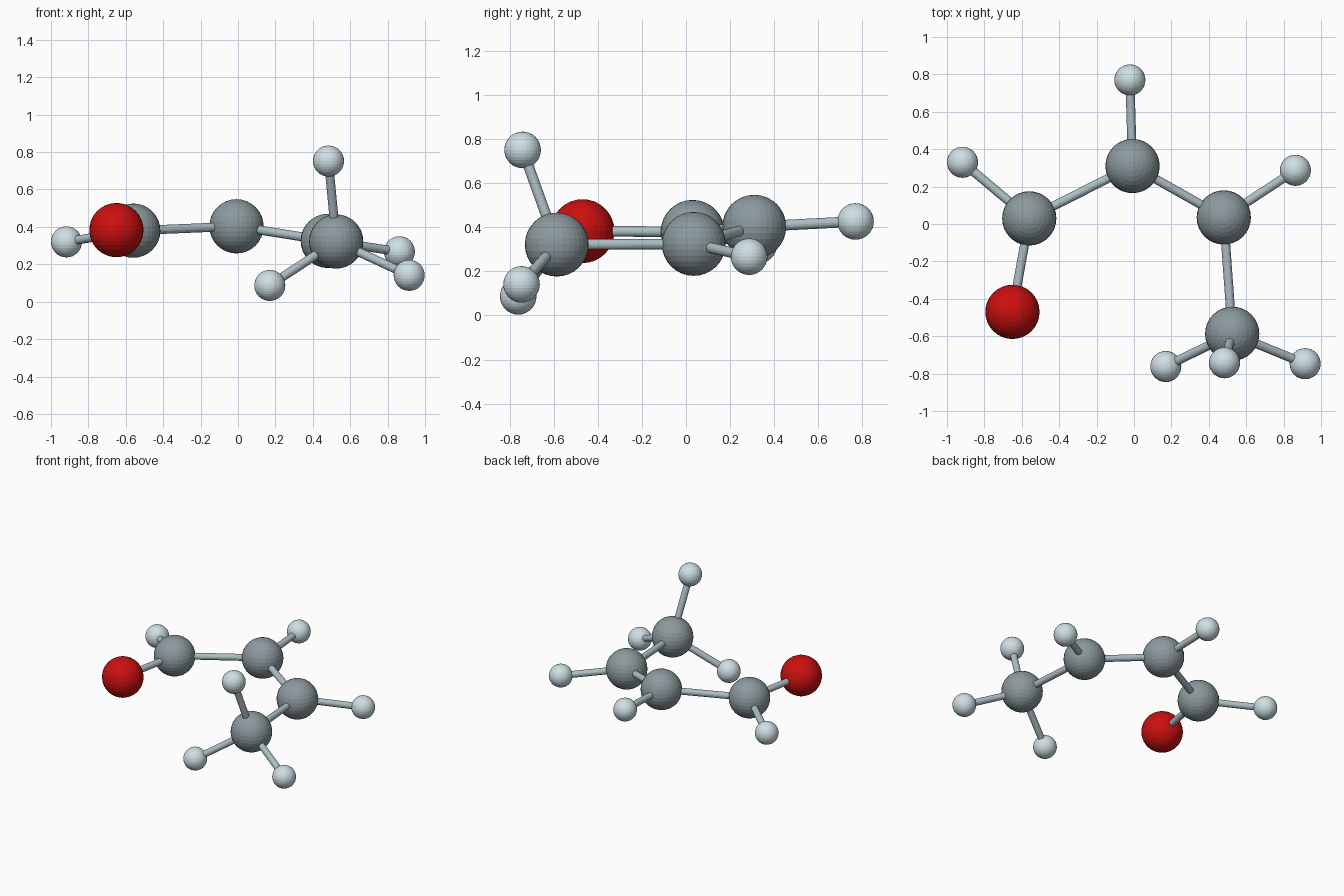
import bpy
from mathutils import Vector

if "Cube" in bpy.data.objects:
    bpy.data.objects.remove(bpy.data.objects["Cube"])


def material(name, color):
    m = bpy.data.materials.new(name)
    m.diffuse_color = (*color, 1)
    m.use_nodes = True
    m.node_tree.nodes["Principled BSDF"].inputs["Base Color"].default_value = m.diffuse_color
    return m


RED = material("red", (0.6, 0.005, 0.005))
PALE = material("pale", (0.62, 0.74, 0.78))
GREY = material("grey", (0.26, 0.32, 0.34))
ROD = material("rod_grey", (0.42, 0.52, 0.55))

BIG, SMALL, BOND = 0.145, 0.083, 0.024

# atoms: centre, radius, material
atoms = {
    "carbon_aldehyde": ((-0.56, 0.03, 0.38), BIG, GREY),
    "oxygen": ((-0.65, -0.47, 0.383), BIG, RED),
    "carbon_middle": ((-0.008, 0.31, 0.403), BIG, GREY),
    "carbon_side": ((0.48, 0.035, 0.325), BIG, GREY),
    "carbon_methyl": ((0.525, -0.587, 0.322), BIG, GREY),
    "hydrogen_aldehyde": ((-0.917, 0.33, 0.32), SMALL, PALE),
    "hydrogen_middle": ((-0.022, 0.77, 0.427), SMALL, PALE),
    "hydrogen_side": ((0.863, 0.287, 0.267), SMALL, PALE),
    "hydrogen_methyl_left": ((0.17, -0.762, 0.087), SMALL, PALE),
    "hydrogen_methyl_top": ((0.484, -0.742, 0.752), SMALL, PALE),
    "hydrogen_methyl_right": ((0.915, -0.747, 0.141), SMALL, PALE),
}

# bonds between atoms
bonds = [
    ("carbon_aldehyde", "oxygen"),
    ("carbon_aldehyde", "carbon_middle"),
    ("carbon_aldehyde", "hydrogen_aldehyde"),
    ("carbon_middle", "carbon_side"),
    ("carbon_middle", "hydrogen_middle"),
    ("carbon_side", "carbon_methyl"),
    ("carbon_side", "hydrogen_side"),
    ("carbon_methyl", "hydrogen_methyl_left"),
    ("carbon_methyl", "hydrogen_methyl_top"),
    ("carbon_methyl", "hydrogen_methyl_right"),
]

for name, (pos, radius, mat) in atoms.items():
    bpy.ops.mesh.primitive_uv_sphere_add(segments=32, ring_count=16, radius=radius, location=pos)
    ob = bpy.context.object
    ob.name = name
    ob.data.materials.append(mat)

for a, b in bonds:
    p, q = Vector(atoms[a][0]), Vector(atoms[b][0])
    d = q - p
    bpy.ops.mesh.primitive_cylinder_add(vertices=16, radius=BOND, depth=d.length, location=(p + q) / 2)
    ob = bpy.context.object
    ob.rotation_euler = d.to_track_quat('Z', 'Y').to_euler()
    ob.name = f"bond_{a}_to_{b}"
    ob.data.materials.append(ROD)
